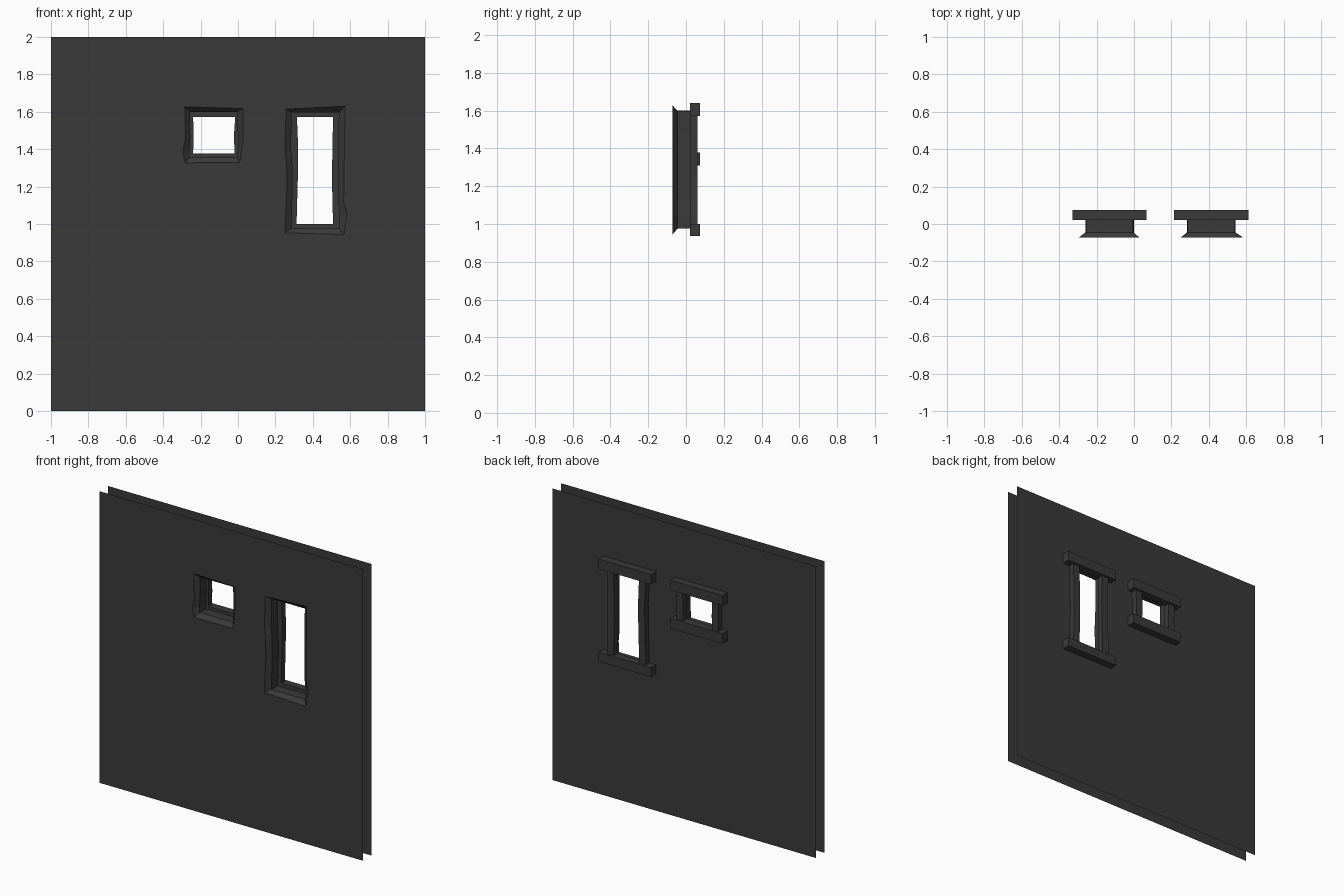
import bpy
from mathutils import Vector
from mathutils.geometry import tessellate_polygon

if "Cube" in bpy.data.objects:
    bpy.data.objects.remove(bpy.data.objects["Cube"])

# depth stations through the wall
FRONT, THROAT, BACK, JAMB, BAR = -0.072, -0.046, 0.021, 0.06, 0.074

stone = bpy.data.materials.new("dark_stone")
stone.diffuse_color = (0.042, 0.042, 0.042, 1)
stone.use_nodes = True
stone.node_tree.nodes["Principled BSDF"].inputs["Base Color"].default_value = stone.diffuse_color


def add_mesh(name, verts, faces):
    me = bpy.data.meshes.new(name)
    me.from_pydata(verts, [], faces)
    me.materials.append(stone)
    ob = bpy.data.objects.new(name, me)
    bpy.context.collection.objects.link(ob)
    return ob


def ring(pts, y):
    return [(x, y, z) for x, z in pts]


def wall_skin(name, y, holes, facing):
    """Flat sheet with window openings, normals along facing * y."""
    loops = [[(-1, 0), (1, 0), (1, 2), (-1, 2)]] + holes
    flat = [p for loop in loops for p in loop]
    tris = tessellate_polygon([[Vector((x, z, 0)) for x, z in l] for l in loops])
    faces = []
    for a, b, c in tris:
        (ax, az), (bx, bz), (cx, cz) = flat[a], flat[b], flat[c]
        turn = (bx - ax) * (cz - az) - (bz - az) * (cx - ax)
        # counter-clockwise in x,z looks toward -y
        faces.append((a, b, c) if turn * facing < 0 else (c, b, a))
    add_mesh(name, ring(flat, y), faces)


def reveal(name, outer, inner):
    """Splayed front lip followed by a straight tunnel, facing inward."""
    n = len(outer)
    verts = ring(outer, FRONT) + ring(inner, THROAT) + ring(inner, BACK)
    faces = [(r * n + i, r * n + (i + 1) % n, (r + 1) * n + (i + 1) % n, (r + 1) * n + i)
             for r in range(2) for i in range(n)]
    add_mesh(name, verts, faces)


def extrude(name, pts, y0, y1):
    """Solid from a counter-clockwise x,z outline."""
    n = len(pts)
    faces = [tuple(range(n)), tuple(reversed(range(n, 2 * n)))]
    faces += [((i + 1) % n, i, n + i, n + (i + 1) % n) for i in range(n)]
    add_mesh(name, ring(pts, y0) + ring(pts, y1), faces)


def box(x0, x1, z0, z1):
    return [(x0, z0), (x1, z0), (x1, z1), (x0, z1)]


# outlines run: bottom left, bottom right, up the right side, down the left side
windows = {
    "small_window": dict(
        outer=[(-0.283, 1.327), (0.010, 1.33), (0.027, 1.45), (0.027, 1.617),
               (-0.285, 1.627), (-0.28, 1.46), (-0.295, 1.39)],
        inner=[(-0.258, 1.357), (-0.002, 1.357), (0.0, 1.45), (-0.005, 1.6),
               (-0.257, 1.6), (-0.255, 1.46), (-0.26, 1.39)],
        bar_x=(-0.33, 0.067), sill=(1.31, 1.378), lintel=(1.572, 1.64),
        left=[(-0.24, 1.378), (-0.237, 1.47), (-0.24, 1.572)],
        right=[(-0.018, 1.378), (-0.022, 1.47), (-0.015, 1.572)]),
    "tall_window": dict(
        outer=[(0.25, 0.953), (0.567, 0.943), (0.583, 1.05), (0.565, 1.12), (0.57, 1.48),
               (0.572, 1.63), (0.257, 1.614), (0.25, 1.4), (0.26, 1.33), (0.262, 1.2)],
        inner=[(0.285, 0.975), (0.54, 0.975), (0.543, 1.05), (0.537, 1.12), (0.535, 1.48),
               (0.54, 1.597), (0.287, 1.597), (0.283, 1.4), (0.29, 1.33), (0.292, 1.2)],
        bar_x=(0.213, 0.612), sill=(0.937, 1.0), lintel=(1.572, 1.64),
        left=[(0.313, 1.0), (0.32, 1.25), (0.322, 1.4), (0.315, 1.572)],
        right=[(0.508, 1.0), (0.502, 1.25), (0.505, 1.4), (0.508, 1.572)]),
}

# front and back wall sheets
wall_skin("front_wall", FRONT, [w["outer"] for w in windows.values()], -1)
wall_skin("back_wall", BACK, [w["inner"] for w in windows.values()], 1)

for name, w in windows.items():
    reveal(name + "_reveal", w["outer"], w["inner"])
    # sill and lintel beams on the back
    for part in ("sill", "lintel"):
        extrude(f"{name}_{part}", box(*w["bar_x"], *w[part]), BACK, BAR)
    # slightly bowed jamb posts on the back
    for side, s in (("left", -1), ("right", 1)):
        edge = w[side]
        outside = [(x + s * 0.05, z) for x, z in edge]
        loop = (edge[::-1] + outside) if s < 0 else (outside + edge[::-1])
        if s < 0:
            loop = edge + outside[::-1]
        extrude(f"{name}_{side}_jamb", loop, BACK, JAMB)
